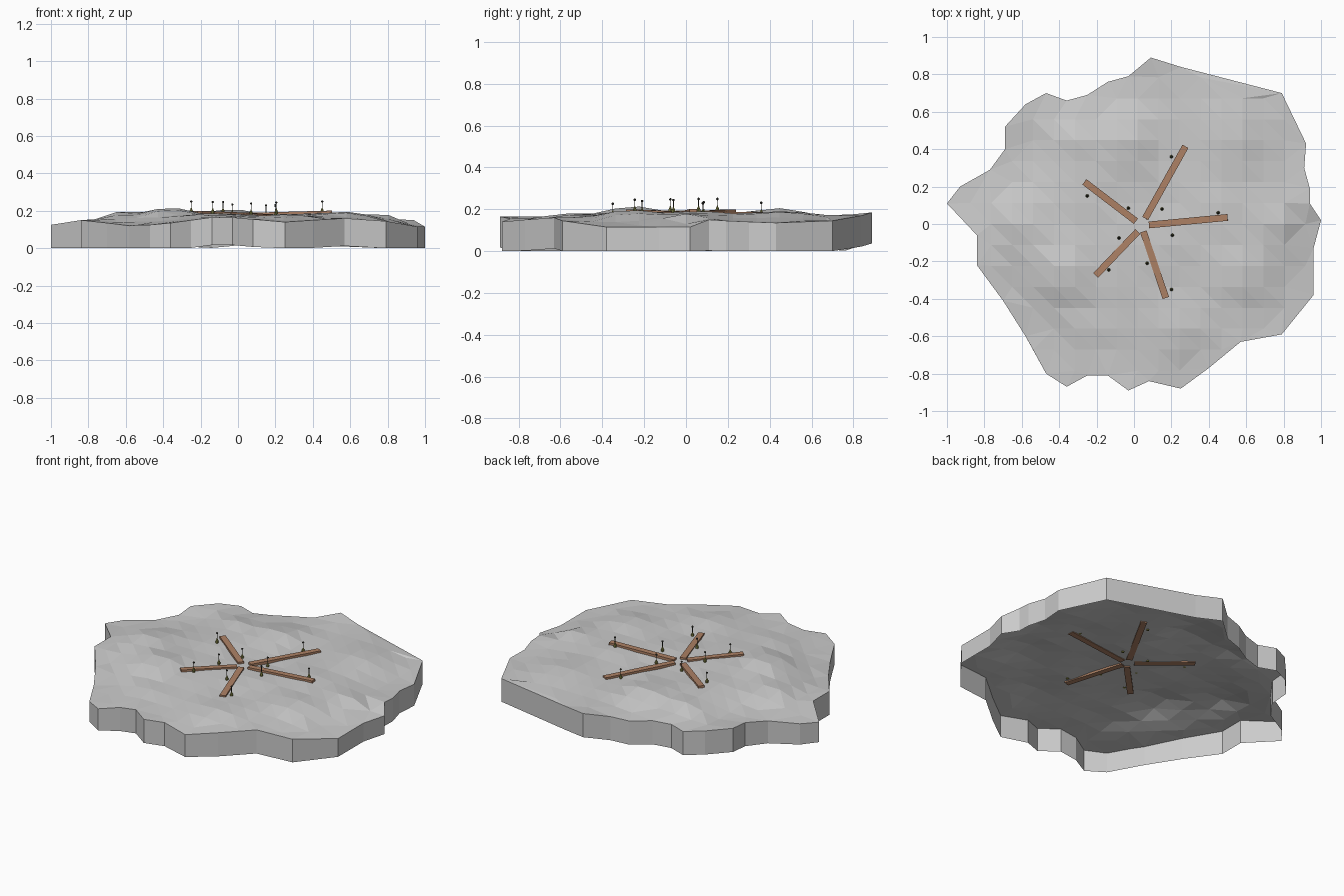
import bpy, bmesh, math
from mathutils import Vector, geometry

if "Cube" in bpy.data.objects:
    bpy.data.objects.remove(bpy.data.objects["Cube"])

# rim of the ground: x, y, top height
RIM = [(-1, .11, .125), (-.93, .2, .13), (-.77, .29, .14), (-.69, .4, .15), (-.69, .52, .16),
       (-.58, .64, .16), (-.47, .7, .15), (-.36, .66, .15), (-.25, .69, .155), (-.14, .76, .15),
       (-.03, .79, .16), (.09, .89, .185), (.25, .84, .17), (.79, .7, .145), (.92, .43, .135),
       (.91, .3, .14), (.94, .19, .145), (.94, .11, .15), (1, .02, .115), (.96, -.13, .115),
       (.96, -.38, .115), (.79, -.59, .145), (.57, -.63, .16), (.4, -.77, .15), (.25, -.88, .14),
       (.08, -.84, .155), (-.03, -.89, .165), (-.14, -.81, .165), (-.25, -.81, .15),
       (-.36, -.87, .135), (-.47, -.8, .125), (-.58, -.6, .12), (-.7, -.41, .135), (-.84, -.22, .15),
       (-.84, -.06, .15)]
# torches: x, y, tip height
TORCHES = [(-.25, .15, .255), (-.03, .085, .24), (.15, .08, .235), (.2, .36, .237), (.45, .06, .255),
           (.205, -.06, .25), (.2, -.35, .232), (.07, -.21, .245), (-.135, -.245, .252), (-.08, -.075, .253)]
# hills and dips inside the rim
HILLS = [(-.36, -.25, .215), (-.6, 0, .195), (-.6, .4, .145), (-.3, .45, .195), (-.03, .44, .207),
         (.5, .45, .19), (.57, -.25, .195), (.75, 0, .182), (.25, -.55, .18), (-.2, -.55, .18), (.05, 0, .178)]
CONTROL = RIM + HILLS + [(x, y, t - .065) for x, y, t in TORCHES]


def height(x, y):
    total = weight = 0
    for px, py, pz in CONTROL:
        w = 1 / ((x - px) ** 2 + (y - py) ** 2 + 1e-6) ** 1.5
        total += w * pz
        weight += w
    return total / weight


def material(name, colour):
    m = bpy.data.materials.new(name)
    m.diffuse_color = (*colour, 1)
    m.use_nodes = True
    m.node_tree.nodes["Principled BSDF"].inputs["Base Color"].default_value = m.diffuse_color
    return m


def finish(bm, name, mat=None):
    me = bpy.data.meshes.new(name)
    bm.to_mesh(me)
    bm.free()
    ob = bpy.data.objects.new(name, me)
    bpy.context.collection.objects.link(ob)
    if mat:
        me.materials.append(mat)
    return ob


# ground sheet: faceted grid clipped to the rim, with a skirt and an open underside
n = len(RIM)
pts = [Vector(p[:2]) for p in RIM]
grid = []
for i in range(-8, 9):
    for j in range(-8, 9):
        g = Vector((i * .112 + .02, j * .112))
        if min((g - p).length for p in pts) > .07:
            grid.append(g)
verts, _, faces, *_ = geometry.delaunay_2d_cdt(pts + grid, [], [list(range(n))[::-1]], 1, 1e-5)
bm = bmesh.new()
vs = [bm.verts.new((v.x, v.y, height(v.x, v.y))) for v in verts]
for f in faces:
    bm.faces.new([vs[i] for i in f])
bm.normal_update()
for f in bm.faces:
    if f.normal.z < 0:
        f.normal_flip()
loose = [v for v in bm.verts if not v.link_faces]
bmesh.ops.delete(bm, geom=loose, context='VERTS')
border = [e for e in bm.edges if e.is_boundary]
res = bmesh.ops.extrude_edge_only(bm, edges=border)
for v in res['geom']:
    if isinstance(v, bmesh.types.BMVert):
        v.co.z = max(0, v.co.z - .148)
bmesh.ops.recalc_face_normals(bm, faces=bm.faces)
finish(bm, "ground")

# planks radiating from the middle
wood = material("wood", (.42, .22, .13))
PLANKS = [(.06, .03, .275, .415), (.08, -.005, .5, .035), (.05, -.04, .17, -.395),
          (.02, -.04, -.205, -.275), (.01, .015, -.265, .225)]
for k, (x0, y0, x1, y1) in enumerate(PLANKS):
    a = Vector((x0, y0, height(x0, y0) + .003))
    b = Vector((x1, y1, height(x1, y1) + .003))
    side = (b - a).cross(Vector((0, 0, 1))).normalized() * .018
    up = side.cross(b - a).normalized() * .009
    bm = bmesh.new()
    bmesh.ops.create_cube(bm, size=2)
    for v in bm.verts:
        c = v.co.copy()
        v.co = (a + b) / 2 + (b - a) / 2 * c.x + side * c.y + up * c.z
    bmesh.ops.recalc_face_normals(bm, faces=bm.faces)
    finish(bm, f"plank_{k + 1}", wood)

# torches: flared base, thin stem and small head
base_mat = material("base_olive", (.25, .25, .06))
dark = material("dark", (.04, .04, .03))


def lathe(name, profile, x, y, z, mat, sides=8):
    bm = bmesh.new()
    rings = [[bm.verts.new((x + r * math.cos(math.tau * i / sides), y + r * math.sin(math.tau * i / sides), z + h))
              for i in range(sides)] for r, h in profile]
    for lo, hi in zip(rings, rings[1:]):
        for i in range(sides):
            j = (i + 1) % sides
            bm.faces.new((lo[i], lo[j], hi[j], hi[i]))
    bm.faces.new(rings[0][::-1])
    bm.faces.new(rings[-1])
    finish(bm, name, mat)


for k, (x, y, t) in enumerate(TORCHES):
    z = t - .068
    lathe(f"torch_base_{k + 1}", [(.008, 0), (.009, .012), (.004, .024), (.002, .03)], x, y, z, base_mat)
    lathe(f"torch_stem_{k + 1}", [(.0018, .02), (.0018, .06)], x, y, z, dark, 6)
    lathe(f"torch_head_{k + 1}", [(.002, .056), (.006, .06), (.006, .064), (.002, .068)], x, y, z, dark)
